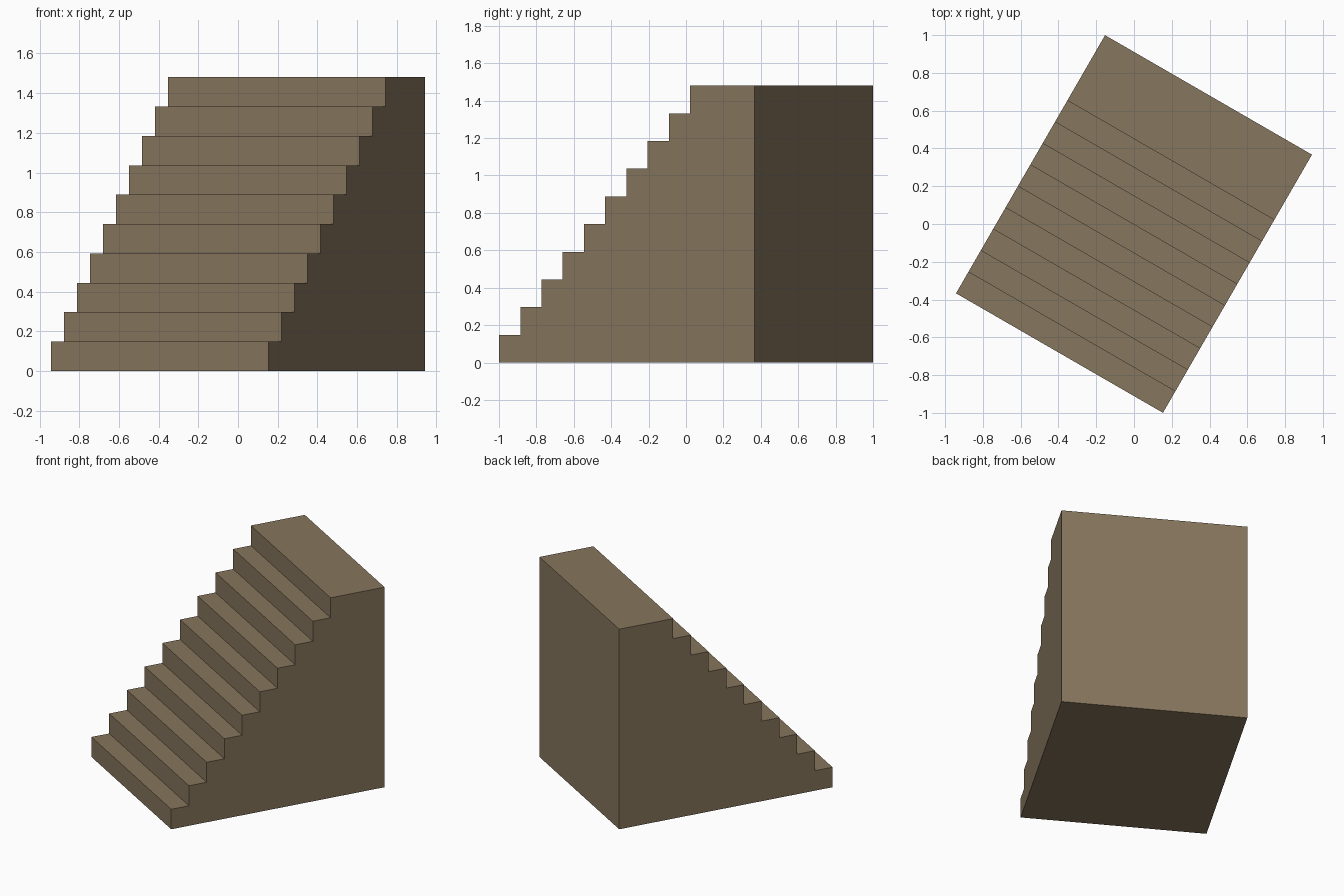
import bpy, bmesh, math
from mathutils import Matrix

if "Cube" in bpy.data.objects:
    bpy.data.objects.remove(bpy.data.objects["Cube"])

WIDTH, LENGTH, HEIGHT = 1.265, 1.578, 1.48
STEPS, TREAD = 10, 0.131
RISE = HEIGHT / STEPS

# Side profile (y, z): base, then zigzag steps up to the deep top landing
profile = [(LENGTH / 2, 0), (-LENGTH / 2, 0)]
for i in range(STEPS):
    y = -LENGTH / 2 + i * TREAD
    if i:
        profile.append((y, i * RISE))
    profile.append((y, (i + 1) * RISE))
profile.append((LENGTH / 2, HEIGHT))

# Extrude the profile across the width, then turn the staircase
bm = bmesh.new()
side = bm.faces.new([bm.verts.new((-WIDTH / 2, y, z)) for y, z in profile])
ext = bmesh.ops.extrude_face_region(bm, geom=[side], use_keep_orig=True)
bmesh.ops.translate(bm, vec=(WIDTH, 0, 0),
                    verts=[g for g in ext["geom"] if isinstance(g, bmesh.types.BMVert)])
bmesh.ops.recalc_face_normals(bm, faces=bm.faces[:])
bm.transform(Matrix.Rotation(math.radians(-30), 4, 'Z'))

mesh = bpy.data.meshes.new("staircase")
bm.to_mesh(mesh)
bm.free()
stairs = bpy.data.objects.new("staircase", mesh)
bpy.context.collection.objects.link(stairs)

# Single brown colour
brown = bpy.data.materials.new("brown")
brown.diffuse_color = (0.24, 0.18, 0.11, 1)
brown.use_nodes = True
brown.node_tree.nodes["Principled BSDF"].inputs["Base Color"].default_value = brown.diffuse_color
mesh.materials.append(brown)
